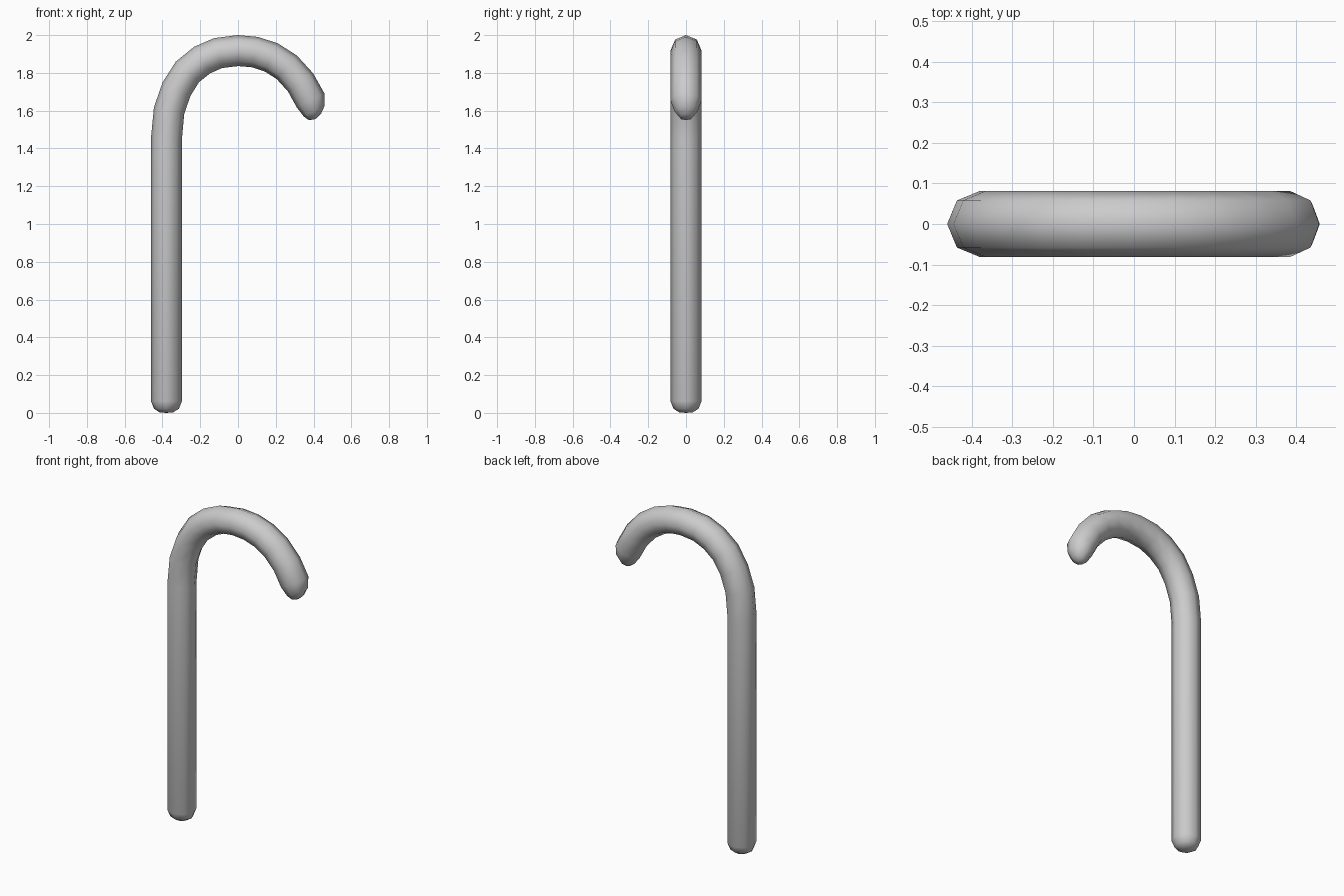
import bpy, bmesh
from math import cos, sin, pi
from mathutils import Vector

if "Cube" in bpy.data.objects:
    bpy.data.objects.remove(bpy.data.objects["Cube"])

R = 0.082
SIDES = 8

# Centre line of the cane as (x, z, radius): foot, shaft, crook, rounded tip
path = [
    (-0.379, 0.003, 0.036), (-0.379, 0.022, 0.066), (-0.379, 0.062, R),
    (-0.379, 1.45, R), (-0.365, 1.60, R), (-0.325, 1.715, R),
    (-0.268, 1.805, R), (-0.19, 1.868, R), (-0.105, 1.905, R),
    (0.0, 1.918, R), (0.09, 1.91, R), (0.176, 1.882, R),
    (0.258, 1.83, R), (0.331, 1.75, R), (0.384, 1.655, R),
    (0.403, 1.598, 0.062), (0.407, 1.566, 0.036),
]
pts = [Vector((x, 0, z)) for x, z, r in path]

bm = bmesh.new()
rings = []
for i, (x, z, r) in enumerate(path):
    # Average direction of the neighbouring segments
    a, b = pts[max(i - 1, 0)], pts[min(i + 1, len(pts) - 1)]
    if i >= len(pts) - 3:
        t = Vector((0.45, 0, -0.89)).normalized()
    else:
        t = ((pts[i + 1] - pts[i]).normalized()
             + (pts[i] - a).normalized()).normalized()
    n = Vector((t.z, 0, -t.x))
    rings.append([bm.verts.new(pts[i] + n * (r * cos(2 * pi * k / SIDES))
                               + Vector((0, r * sin(2 * pi * k / SIDES), 0)))
                  for k in range(SIDES)])

# Skin the rings and close both ends with a shallow point
for lo, hi in zip(rings, rings[1:]):
    for k in range(SIDES):
        j = (k + 1) % SIDES
        bm.faces.new((lo[k], lo[j], hi[j], hi[k]))
foot = bm.verts.new((-0.379, 0, 0))
tip = bm.verts.new((0.409, 0, 1.555))
for k in range(SIDES):
    j = (k + 1) % SIDES
    bm.faces.new((rings[0][j], rings[0][k], foot))
    bm.faces.new((rings[-1][k], rings[-1][j], tip))
bmesh.ops.recalc_face_normals(bm, faces=bm.faces)
for f in bm.faces:
    f.smooth = True

mesh = bpy.data.meshes.new("hooked_cane")
bm.to_mesh(mesh)
bm.free()
bpy.context.collection.objects.link(bpy.data.objects.new("hooked_cane", mesh))
